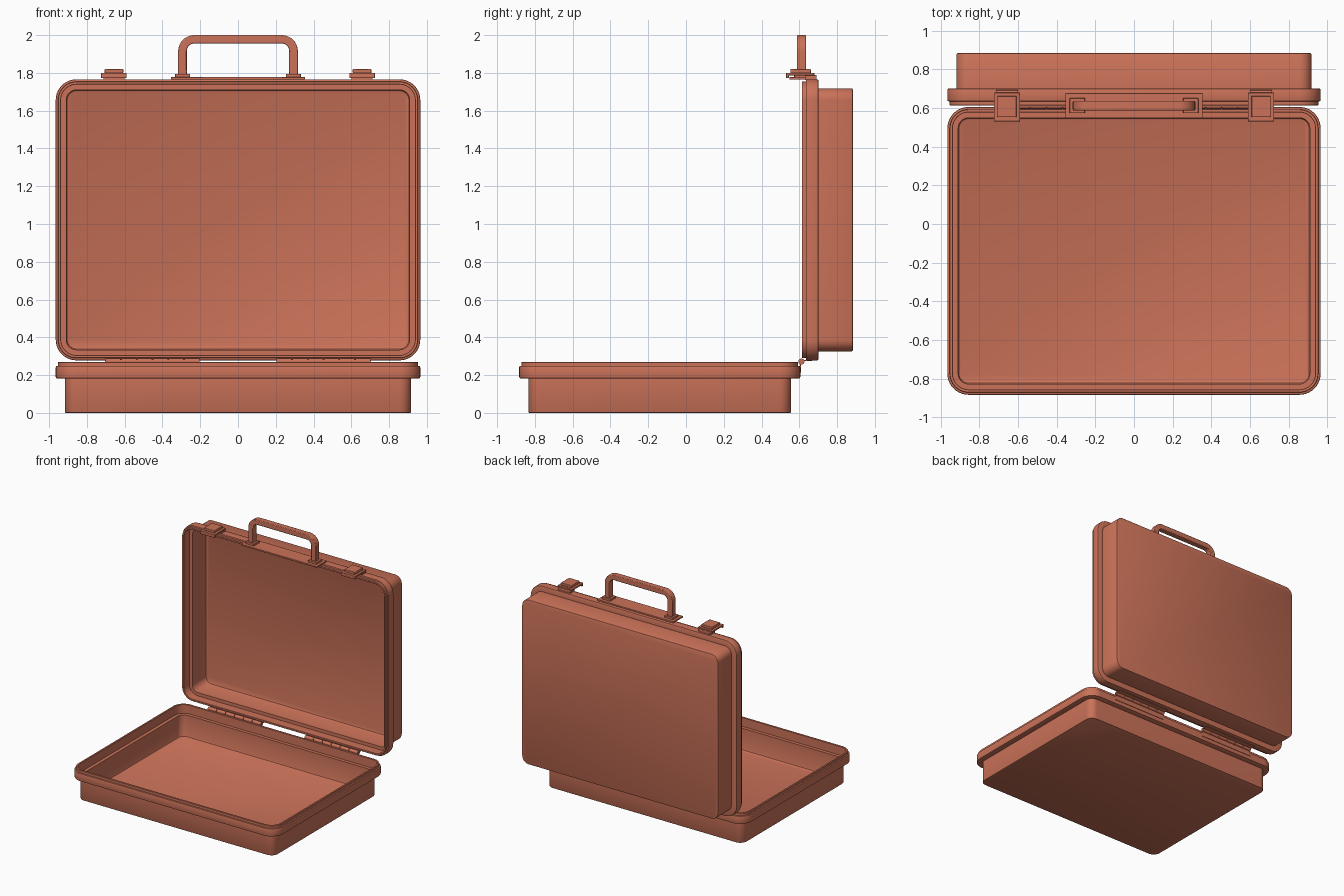
import bpy, bmesh, math
from mathutils import Matrix, Vector

if "Cube" in bpy.data.objects:
    bpy.data.objects.remove(bpy.data.objects["Cube"])

HINGE_Y, HINGE_Z = 0.611, 0.272
CY = -0.139                 # tray centre in y
HX, HY, RAD = 0.965, 0.744, 0.11

mat = bpy.data.materials.new("terracotta")
mat.diffuse_color = (0.6, 0.17, 0.1, 1)
mat.use_nodes = True
mat.node_tree.nodes["Principled BSDF"].inputs["Base Color"].default_value = mat.diffuse_color


def finish(bm, name, bevel=0.0, segments=2):
    bmesh.ops.recalc_face_normals(bm, faces=bm.faces[:])
    me = bpy.data.meshes.new(name)
    bm.to_mesh(me)
    bm.free()
    ob = bpy.data.objects.new(name, me)
    bpy.context.collection.objects.link(ob)
    me.materials.append(mat)
    bpy.ops.object.select_all(action='DESELECT')
    bpy.context.view_layer.objects.active = ob
    ob.select_set(True)
    bpy.ops.object.shade_smooth_by_angle(angle=math.radians(35))
    if bevel:
        m = ob.modifiers.new("bevel", 'BEVEL')
        m.width, m.segments, m.limit_method = bevel, segments, 'ANGLE'
    return ob


def add_box(bm, x0, x1, y0, y1, z0, z1):
    c = Vector(((x0 + x1) / 2, (y0 + y1) / 2, (z0 + z1) / 2))
    s = Matrix.Diagonal((x1 - x0, y1 - y0, z1 - z0, 1))
    bmesh.ops.create_cube(bm, size=1, matrix=Matrix.Translation(c) @ s)


def add_rod(bm, x0, x1, y, z, r, n=20):
    m = Matrix.Translation(((x0 + x1) / 2, y, z)) @ Matrix.Rotation(math.pi / 2, 4, 'Y')
    bmesh.ops.create_cone(bm, cap_ends=True, segments=n, radius1=r, radius2=r,
                          depth=x1 - x0, matrix=m)


def rounded_rect(hx, hy, r, n=10):
    pts = []
    for k, (sx, sy) in enumerate(((1, 1), (-1, 1), (-1, -1), (1, -1))):
        for i in range(n + 1):
            a = math.pi / 2 * (k + i / n)
            pts.append((sx * (hx - r) + r * math.cos(a), sy * (hy - r) + r * math.sin(a)))
    return pts


# Shell profile as (inset from rim edge, height), outside bottom to inside floor
PROFILE = [(0.054, 0.0), (0.050, 0.002), (0.048, 0.006), (0.048, 0.182), (0.006, 0.182),
           (0.002, 0.184), (0.0, 0.190), (0.0, 0.241), (0.002, 0.247), (0.006, 0.249),
           (0.012, 0.249), (0.012, 0.268), (0.014, 0.270), (0.026, 0.270), (0.028, 0.268),
           (0.028, 0.195), (0.056, 0.195), (0.056, 0.024), (0.060, 0.015), (0.068, 0.011)]


def shell(name, is_lid):
    bm = bmesh.new()
    rings = []
    for inset, z in PROFILE:
        pts = rounded_rect(HX - inset, HY - inset, RAD - inset)
        rings.append([bm.verts.new((x, y + CY, z)) for x, y in pts])
    n = len(rings[0])
    for a, b in zip(rings, rings[1:]):
        for i in range(n):
            j = (i + 1) % n
            bm.faces.new((a[i], a[j], b[j], b[i]))
    bm.faces.new(rings[0])
    bm.faces.new(rings[-1])
    if is_lid:              # swing the mirrored tray open by 90 degrees
        for v in bm.verts:
            y, z = v.co.y, v.co.z
            v.co.y = HINGE_Y + (HINGE_Z - z)
            v.co.z = HINGE_Z + (HINGE_Y - y)
    return finish(bm, name)


shell("bottom_tray", False)
shell("open_lid", True)

# Hinges: knuckles, pin and two thin leaves each
for side, s in (("left", -1), ("right", 1)):
    c = s * 0.453
    bm = bmesh.new()
    step = 0.5 / 6
    for i in range(6):
        x0 = c - 0.25 + i * step
        add_rod(bm, x0 + 0.002, x0 + step - 0.002, HINGE_Y, HINGE_Z, 0.016)
    add_rod(bm, c - 0.249, c + 0.249, HINGE_Y, HINGE_Z, 0.010)
    add_box(bm, c - 0.25, c + 0.25, 0.603, 0.609, 0.215, HINGE_Z)
    add_box(bm, c - 0.25, c + 0.25, HINGE_Y, 0.668, 0.274, 0.280)
    finish(bm, side + "_hinge")

# Handle mounting plate and foot pads
bm = bmesh.new()
add_box(bm, -0.355, 0.355, 0.547, 0.677, 1.765, 1.778)
finish(bm, "handle_plate", 0.002)
bm = bmesh.new()
for s in (-1, 1):
    add_box(bm, s * 0.293 - 0.04, s * 0.293 + 0.04, 0.573, 0.651, 1.776, 1.795)
finish(bm, "handle_feet", 0.003)


# Carry handle: rounded U band extruded along y
def arch(hx, top, r, bottom, n=8):
    pts = [(hx, bottom)]
    for k, s in enumerate((1, -1)):
        for i in range(n + 1):
            a = math.pi / 2 * (k + i / n)
            pts.append((s * (hx - r) + r * math.cos(a), top - r + r * math.sin(a)))
    return pts + [(-hx, bottom)]


bm = bmesh.new()
outer = arch(0.317, 2.0, 0.085, 1.785)
inner = arch(0.271, 1.956, 0.04, 1.785)
loops = [[bm.verts.new((x, y, z)) for x, z in p]
         for p, y in ((outer, 0.587), (inner, 0.587), (inner, 0.636), (outer, 0.636))]
for k in range(4):
    a, b = loops[k], loops[(k + 1) % 4]
    for i in range(len(a) - 1):
        bm.faces.new((a[i], a[i + 1], b[i + 1], b[i]))
for i in (0, -1):
    bm.faces.new([l[i] for l in loops])
finish(bm, "carry_handle", 0.005)

# Latches: base pivot, flap, raised pad and hooked front lip
for side, s in (("left", -1), ("right", 1)):
    c = s * 0.657
    bm = bmesh.new()
    add_box(bm, c - 0.068, c + 0.068, 0.530, 0.680, 1.786, 1.800)
    add_box(bm, c - 0.068, c + 0.068, 0.530, 0.544, 1.772, 1.790)
    finish(bm, side + "_latch_flap", 0.003)
    bm = bmesh.new()
    add_box(bm, c - 0.050, c + 0.050, 0.552, 0.662, 1.798, 1.820)
    finish(bm, side + "_latch_pad", 0.004)
    bm = bmesh.new()
    add_box(bm, c - 0.056, c + 0.056, 0.630, 0.690, 1.762, 1.788)
    add_rod(bm, c - 0.056, c + 0.056, 0.682, 1.780, 0.010, 16)
    finish(bm, side + "_latch_base")
